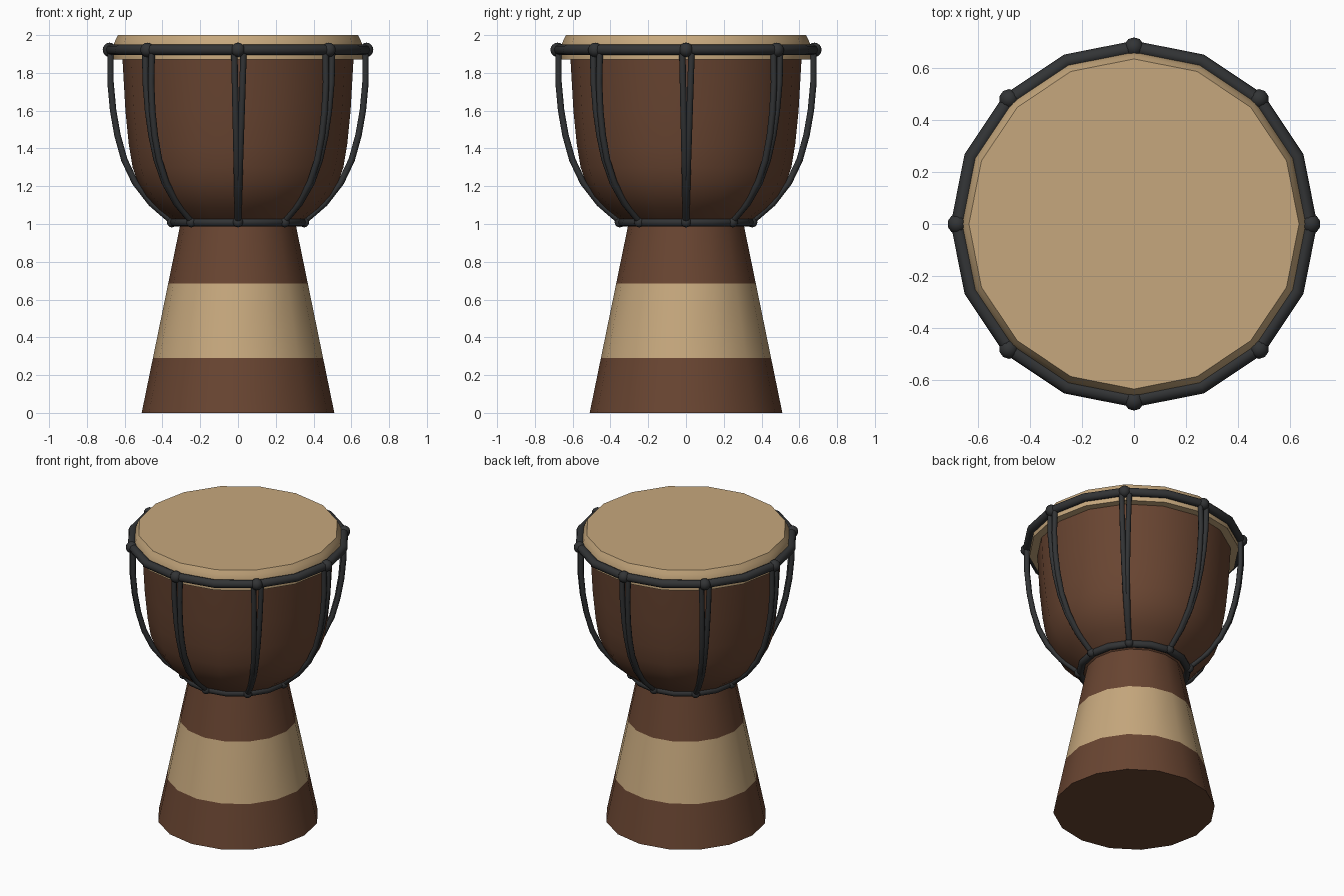
import bpy, bmesh, math
from mathutils import Vector

if "Cube" in bpy.data.objects:
    bpy.data.objects.remove(bpy.data.objects["Cube"])

SIDES = 16


def material(name, rgb):
    m = bpy.data.materials.new(name)
    m.diffuse_color = (*rgb, 1)
    m.use_nodes = True
    m.node_tree.nodes["Principled BSDF"].inputs["Base Color"].default_value = m.diffuse_color
    return m


wood = material("brown wood", (0.140, 0.059, 0.031))
hide = material("tan hide", (0.565, 0.390, 0.205))
cord = material("black cord", (0.032, 0.034, 0.036))


def finish(bm, name, mats, angle=35):
    bmesh.ops.recalc_face_normals(bm, faces=bm.faces)
    me = bpy.data.meshes.new(name)
    bm.to_mesh(me)
    bm.free()
    for m in mats:
        me.materials.append(m)
    ob = bpy.data.objects.new(name, me)
    bpy.context.collection.objects.link(ob)
    bpy.ops.object.select_all(action='DESELECT')
    ob.select_set(True)
    bpy.context.view_layer.objects.active = ob
    bpy.ops.object.shade_smooth_by_angle(angle=math.radians(angle))
    return ob


def lathe(name, profile, mats, rule=None):
    """Closed turned shape from (radius, height) points."""
    bm = bmesh.new()
    rings = [[bm.verts.new((r * math.cos(2 * math.pi * i / SIDES),
                            r * math.sin(2 * math.pi * i / SIDES), z))
              for i in range(SIDES)] for r, z in profile]
    for a, b in zip(rings, rings[1:]):
        for i in range(SIDES):
            j = (i + 1) % SIDES
            bm.faces.new((a[i], a[j], b[j], b[i]))
    bm.faces.new(rings[0][::-1])
    bm.faces.new(rings[-1])
    if rule:
        for f in bm.faces:
            f.material_index = rule(f.calc_center_median().z)
    return finish(bm, name, mats)


def tube(bm, pts, radius, closed=False, sides=8):
    """Sweep a round section along a path."""
    pts = [Vector(p) for p in pts]
    n = len(pts)
    rings = []
    for k, p in enumerate(pts):
        a = pts[(k - 1) % n] if closed or k else p
        b = pts[(k + 1) % n] if closed or k < n - 1 else p
        t = (b - a).normalized()
        side = t.cross(Vector((p.x, p.y, 0))).normalized()
        up = side.cross(t)
        rings.append([bm.verts.new(p + radius * (side * math.cos(2 * math.pi * i / sides)
                                                 + up * math.sin(2 * math.pi * i / sides)))
                      for i in range(sides)])
    for k in range(n if closed else n - 1):
        a, b = rings[k], rings[(k + 1) % n]
        for i in range(sides):
            j = (i + 1) % sides
            bm.faces.new((a[i], a[j], b[j], b[i]))
    if not closed:
        bm.faces.new(rings[0])
        bm.faces.new(rings[-1])


# Flared foot with a tan band
def foot_r(z):
    return 0.51 - 0.205 * z


lathe("foot", [(foot_r(z), z) for z in (0, 0.29, 0.685, 1.02)], [wood, hide],
      lambda z: 1 if 0.29 < z < 0.685 else 0)

# Bowl
lathe("bowl", [(0.30, 0.985), (0.36, 1.03), (0.43, 1.085), (0.49, 1.15), (0.53, 1.22),
               (0.558, 1.30), (0.578, 1.42), (0.596, 1.60), (0.612, 1.88)], [wood])

# Drum skin wrapped over the rim
lathe("drum_skin", [(0.662, 1.87), (0.662, 1.94), (0.648, 1.975), (0.635, 2.0)], [hide])

# Rim hoop and waist hoop, each with eight knots
for name, r, z, thick, kr, knot in (("rim_hoop", 0.677, 1.922, 0.028, 0.68, 0.038),
                                    ("waist_hoop", 0.340, 1.01, 0.024, 0.35, 0.028)):
    bm = bmesh.new()
    tube(bm, [(r * math.cos(2 * math.pi * i / SIDES), r * math.sin(2 * math.pi * i / SIDES), z)
              for i in range(SIDES)], thick, closed=True)
    finish(bm, name, [cord], 60)
    bm = bmesh.new()
    for i in range(8):
        a = i * math.pi / 4
        ret = bmesh.ops.create_uvsphere(bm, u_segments=10, v_segments=8, radius=knot)
        bmesh.ops.translate(bm, verts=ret["verts"],
                            vec=(kr * math.cos(a), kr * math.sin(a), z))
    finish(bm, name + "_knots", [cord], 60)

# Paired tension cords, meeting at the waist knots
path = [(0.675, 1.92), (0.675, 1.75), (0.661, 1.60), (0.638, 1.47), (0.602, 1.34),
        (0.545, 1.22), (0.46, 1.11), (0.35, 1.015)]
bm = bmesh.new()
for i in range(8):
    a = i * math.pi / 4
    for off in (-0.02, 0.03):
        pts = []
        for r, z in path:
            s = off * (z - 1.015) / 0.905
            pts.append((r * math.cos(a) - s * math.sin(a),
                        r * math.sin(a) + s * math.cos(a), z))
        tube(bm, pts, 0.017)
finish(bm, "tension_cords", [cord], 60)
